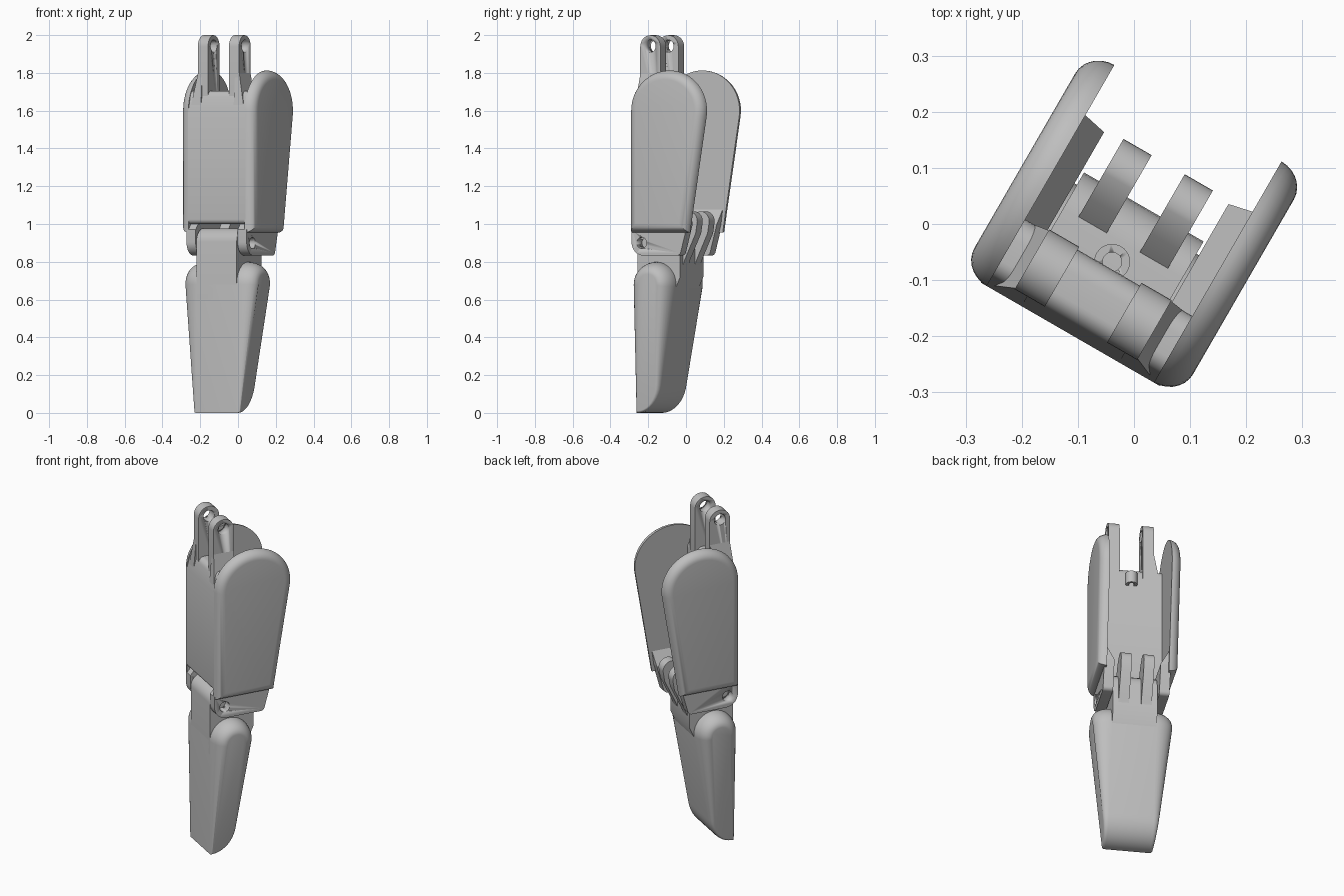
import bpy, bmesh
from math import sin, cos, pi, radians
from mathutils import Matrix, Vector

if "Cube" in bpy.data.objects:
    bpy.data.objects.remove(bpy.data.objects["Cube"])

TURN = Matrix.Rotation(radians(-30), 4, 'Z')   # whole model is turned on its stand
FRONT = -0.227

grey = bpy.data.materials.new("light_grey_plastic")
grey.use_nodes = True
grey.diffuse_color = (0.52, 0.52, 0.52, 1)
grey.node_tree.nodes["Principled BSDF"].inputs["Base Color"].default_value = (0.52, 0.52, 0.52, 1)


def arc(cv, cz, rv, a0, a1, n=14, rz=None):
    """Points of an elliptic arc in the side plane (depth, height)."""
    rz = rz or rv
    angles = [radians(a0 + (a1 - a0) * i / n) for i in range(n + 1)]
    return [(cv + rv * cos(a), cz + rz * sin(a)) for a in angles]


def finish(name, bm):
    bmesh.ops.recalc_face_normals(bm, faces=bm.faces[:])
    bm.transform(TURN)
    mesh = bpy.data.meshes.new(name)
    bm.to_mesh(mesh)
    bm.free()
    mesh.materials.append(grey)
    ob = bpy.data.objects.new(name, mesh)
    bpy.context.collection.objects.link(ob)
    bpy.ops.object.select_all(action='DESELECT')
    ob.select_set(True)
    bpy.context.view_layer.objects.active = ob
    bpy.ops.object.shade_smooth_by_angle(angle=radians(32))
    return ob


def loft(name, layers):
    """Skin equal-length rings of points and cap both ends."""
    bm = bmesh.new()
    rings = [[bm.verts.new(p) for p in ring] for ring in layers]
    n = len(rings[0])
    for a, b in zip(rings, rings[1:]):
        for i in range(n):
            j = (i + 1) % n
            bm.faces.new((a[i], a[j], b[j], b[i]))
    bm.faces.new(rings[0])
    bm.faces.new(rings[-1])
    return finish(name, bm)


def slab(name, profile, u0, u1):
    """Extrude a side profile sideways; u0 and u1 may depend on height."""
    f = [u if callable(u) else (lambda z, u=u: u) for u in (u0, u1)]
    return loft(name, [[(g(z), v, z) for v, z in profile] for g in f])


def inward(profile):
    """Mitred inward direction at each point of a counter-clockwise profile."""
    out = []
    pts = [Vector(p) for p in profile]
    for i, p in enumerate(pts):
        a = (p - pts[i - 1]).normalized()
        b = (pts[(i + 1) % len(pts)] - p).normalized()
        na, nb = Vector((-a.y, a.x)), Vector((-b.y, b.x))
        m = (na + nb).normalized()
        out.append(m / max(m.dot(na), 0.5))
    return out


def cushion(profile, inner, width, depth, side, steps=7):
    """Rings that swell from a flat inner plane to a rounded outer face."""
    rings = []
    dirs = inward(profile)
    for k in range(steps + 1):
        a = pi / 2 * k / steps
        ring = []
        for (v, z), d in zip(profile, dirs):
            w = width(z) - inner
            q = w * depth * (1 - cos(a))
            ring.append((side * (inner + w * sin(a)), v + d.x * q, z + d.y * q))
        rings.append(ring)
    return rings


def cylinder(name, radius, length, matrix):
    bm = bmesh.new()
    bmesh.ops.create_cone(bm, cap_ends=True, segments=32, radius1=radius,
                          radius2=radius, depth=length, matrix=matrix)
    return finish(name, bm)


def drill(ob, radius, length, matrix):
    cutter = cylinder("cutter", radius, length, matrix)
    mod = ob.modifiers.new("hole", 'BOOLEAN')
    mod.operation, mod.solver, mod.object = 'DIFFERENCE', 'EXACT', cutter
    bpy.context.view_layer.objects.active = ob
    bpy.ops.object.modifier_apply(modifier=mod.name)
    bpy.data.objects.remove(cutter)


def crosswise(u, v, z):
    return Matrix.Translation((u, v, z)) @ Matrix.Rotation(pi / 2, 4, 'Y')


# Lower link: tapered body with rounded flanks and a curved tip
tip = ([(FRONT, 0)] + arc(-0.22, 0.17, 0.145, -88, -8, 10, 0.17)
       + arc(-0.1085, 0.68, 0.1185, -6, 180, 20))
taper = lambda z: 0.14 + 0.08 * min(z / 0.68, 1)
left = cushion(tip, 0.124, taper, 0.65, 1)
right = cushion(tip, 0.124, taper, 0.65, -1)
loft("lower_body", right[::-1] + left)

# Hinge tongue rising from the lower link
tongue = ([(FRONT, 0.6), (-0.02, 0.6), (0.035, 0.72), (0.035, 0.84)]
          + arc(-0.04, 0.9, 0.075, 0, 90, 6) + arc(-0.155, 0.905, 0.072, 90, 180, 8))
slab("hinge_tongue", tongue, -0.123, 0.123)

# Front plate of the upper link with rounded top and bottom rims
plate = ([(-0.2, 1.0), (-0.115, 1.01), (-0.092, 1.05), (-0.09, 1.66)]
         + arc(-0.13, 1.665, 0.04, 0, 90, 6, 0.04) + arc(-0.175, 1.665, 0.034, 90, 170, 6, 0.04)
         + [(FRONT, 1.6)] + arc(-0.202, 1.025, 0.025, 180, 260, 5))
slab("front_plate", plate, -0.176, 0.176)

# Outlines shared by both sides
shell = ([(FRONT, 0.955), (0.125, 0.955)]
         + arc(0.0005, 1.6, 0.2275, -8, 180, 28, 0.213))
ear = (arc(-0.155, 0.905, 0.072, 180, 270, 8) + arc(0.05, 0.858, 0.025, -90, -15, 5)
       + [(0.115, 1.0), (-0.2, 1.0), (FRONT, 0.97)])
ear_gusset = [(-0.15, 1.0), (0.115, 1.0), (0.125, 1.08), (-0.15, 1.08)]
prong = ([(-0.2, 1.55), (-0.095, 1.55), (-0.084, 1.7)]
         + arc(-0.1455, 1.938, 0.0615, 0, 180, 18) + [(-0.207, 1.68)])
prong_gusset = [(-0.222, 1.6), (-0.092, 1.6), (-0.086, 1.8), (-0.205, 1.8)]
back_prong = ([(-0.06, 0.74), (0.02, 0.74), (0.045, 0.81), (0.112, 0.95)]
              + arc(0.07, 1.015, 0.052, -10, 110, 12) + [(0.0, 1.03), (-0.09, 0.9)])

for side, word in ((1, "left"), (-1, "right")):
    # Side shell
    loft(word + "_side_shell", cushion(shell, 0.172, lambda z: 0.225, 0.9, side))
    # Hinge ear below the shell
    ob = slab(word + "_hinge_ear", ear, side * 0.128, side * 0.184)
    drill(ob, 0.03, 0.2, crosswise(side * 0.156, -0.165, 0.9))
    slab(word + "_ear_gusset", ear_gusset,
         lambda z: side * (0.128 + 0.046 * (z - 1.0) / 0.08), side * 0.18)
    # Top prong with pin hole and flared foot
    ob = slab(word + "_top_prong", prong, side * 0.064, side * 0.126)
    drill(ob, 0.033, 0.2, crosswise(side * 0.095, -0.1455, 1.942))
    slab(word + "_prong_gusset", prong_gusset, side * 0.1,
         lambda z: side * (0.126 + 0.04 * (1.8 - z) / 0.2))
    # Back prong on the lower link
    slab(word + "_back_prong", back_prong, side * 0.034, side * 0.092)

# Cord guide on the back of the plate
place = Matrix.Translation((0, -0.078, 1.63))
guide = cylinder("cord_guide", 0.032, 0.07, place)
drill(guide, 0.017, 0.2, place)
